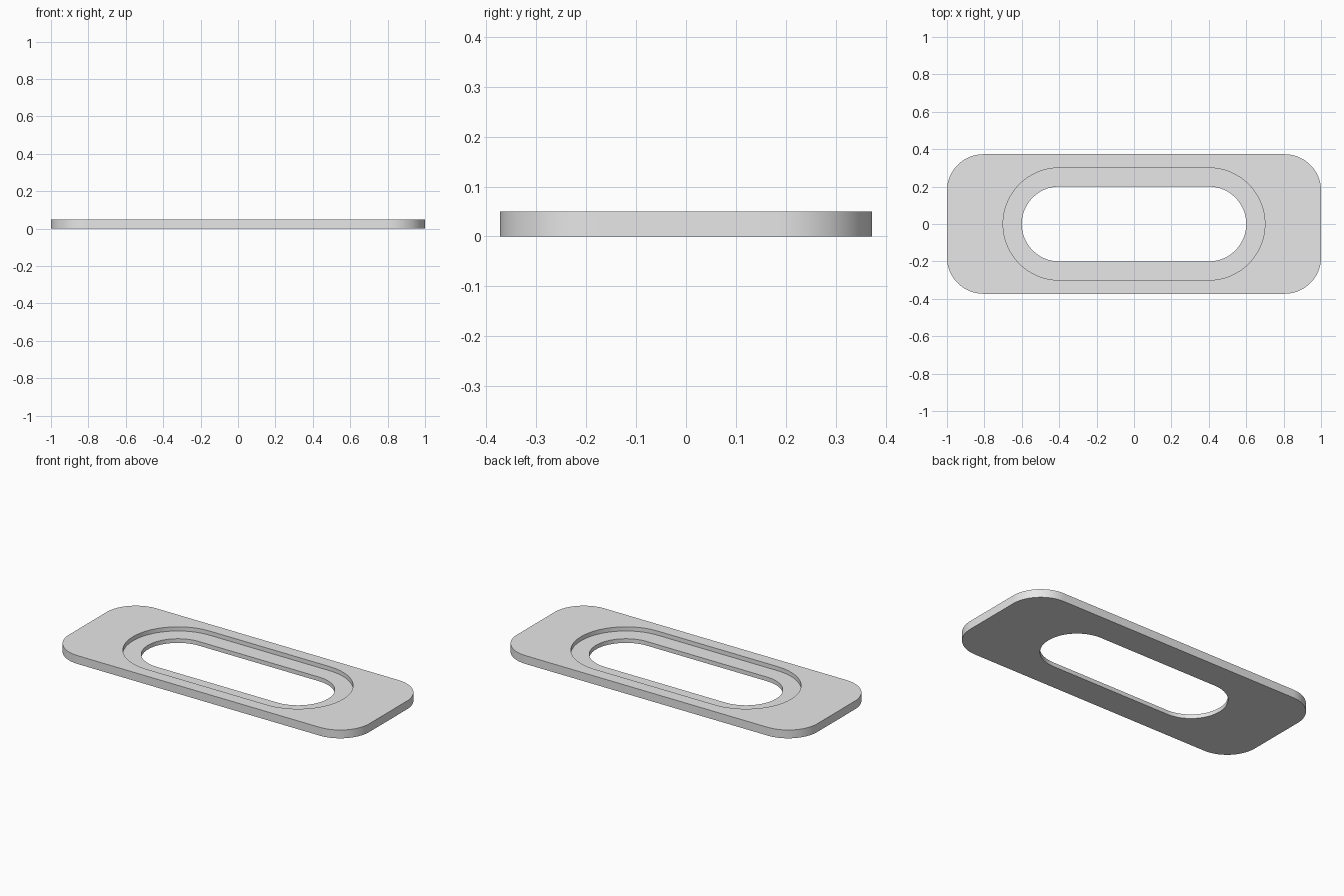
import bpy
import bmesh
import math

cube = bpy.data.objects.get("Cube")
if cube:
    bpy.data.objects.remove(cube, do_unlink=True)

THICKNESS = 0.05
LEDGE = 0.025
STEPS = 24  # segments per quarter-round corner


def flat_material(name, colour):
    mat = bpy.data.materials.new(name)
    mat.use_nodes = True
    mat.diffuse_color = colour
    mat.node_tree.nodes["Principled BSDF"].inputs["Base Color"].default_value = colour
    return mat


def rounded_ring(bm, half_x, half_y, radius, z):
    """Closed loop of vertices around a rounded rectangle or slot."""
    ring = []
    for corner, (sx, sy) in enumerate([(1, 1), (-1, 1), (-1, -1), (1, -1)]):
        for i in range(STEPS + 1):
            a = (corner + i / STEPS) * math.pi / 2
            ring.append(bm.verts.new((sx * (half_x - radius) + radius * math.cos(a),
                                      sy * (half_y - radius) + radius * math.sin(a), z)))
    return ring


def bridge(bm, lower, upper):
    n = len(lower)
    for i in range(n):
        j = (i + 1) % n
        bm.faces.new((lower[i], lower[j], upper[j], upper[i]))


# Cross-section, from the bottom outer edge over the top and down into the slot
outer = (1.0, 0.373, 0.195)
recess = (0.7, 0.3, 0.3)
slot = (0.6, 0.2, 0.2)
section = [(outer, 0), (outer, THICKNESS), (recess, THICKNESS),
           (recess, LEDGE), (slot, LEDGE), (slot, 0)]

bm = bmesh.new()
rings = [rounded_ring(bm, *shape, z) for shape, z in section]
for k, ring in enumerate(rings):
    bridge(bm, ring, rings[(k + 1) % len(rings)])
bmesh.ops.remove_doubles(bm, verts=bm.verts, dist=0.0001)
bmesh.ops.recalc_face_normals(bm, faces=bm.faces)

# Slotted plate with a recessed ledge
mesh = bpy.data.meshes.new("slotted_plate")
bm.to_mesh(mesh)
bm.free()
plate = bpy.data.objects.new("slotted_plate", mesh)
bpy.context.collection.objects.link(plate)
mesh.materials.append(flat_material("light grey", (0.8, 0.8, 0.8, 1)))

bpy.ops.object.select_all(action="DESELECT")
plate.select_set(True)
bpy.context.view_layer.objects.active = plate
bpy.ops.object.shade_smooth_by_angle(angle=math.radians(30))
